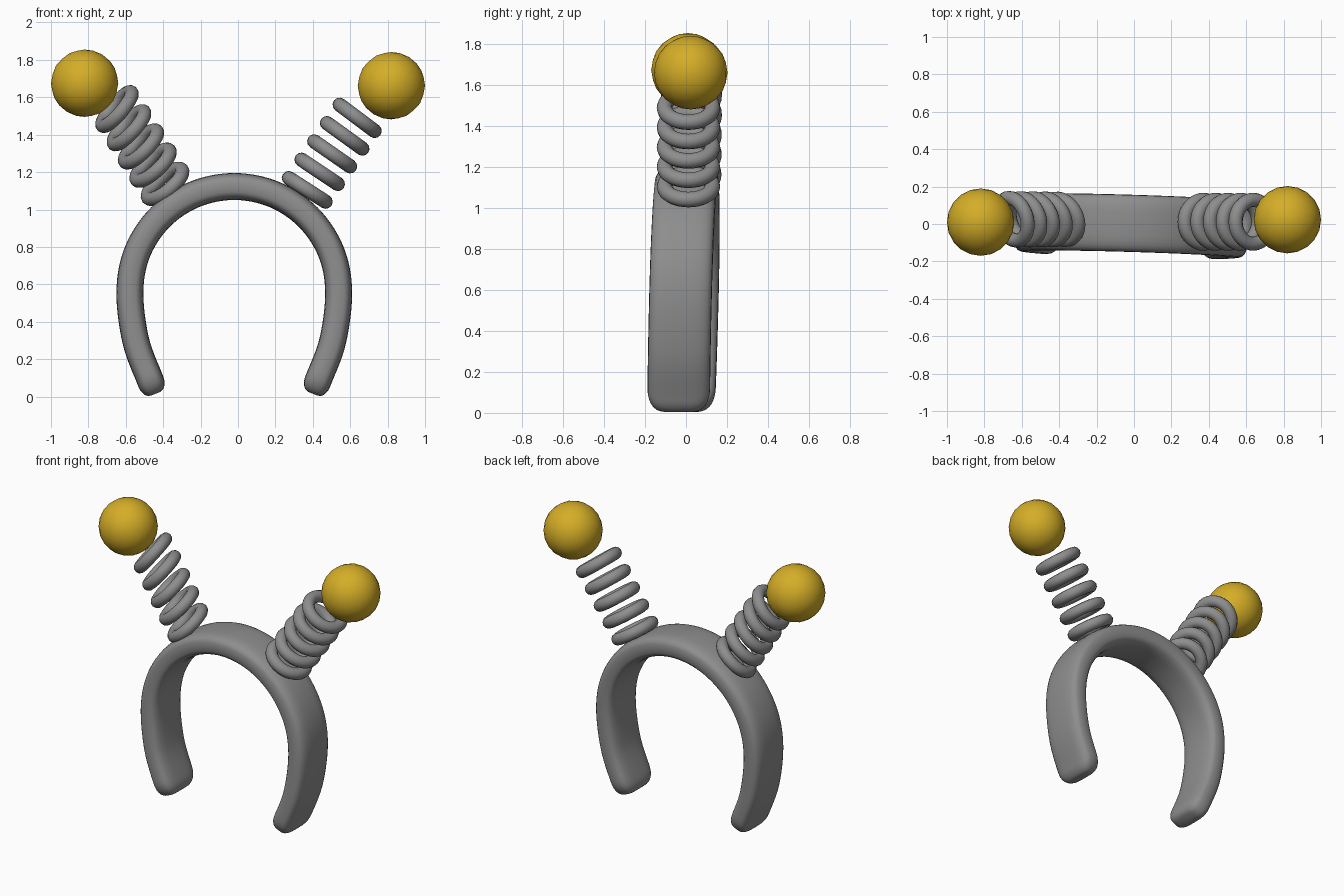
import bpy, bmesh, math
from mathutils import Vector

cube = bpy.data.objects.get("Cube")
if cube:
    bpy.data.objects.remove(cube, do_unlink=True)


def material(name, color):
    m = bpy.data.materials.new(name)
    m.use_nodes = True
    m.diffuse_color = (*color, 1)
    bsdf = m.node_tree.nodes["Principled BSDF"]
    bsdf.inputs["Base Color"].default_value = (*color, 1)
    bsdf.inputs["Roughness"].default_value = 0.5
    return m


grey = material("grey", (0.27, 0.27, 0.27))
gold = material("gold", (0.66, 0.42, 0.02))


def finish(obj, name, mat):
    obj.name = name
    obj.data.materials.append(mat)
    for p in obj.data.polygons:
        p.use_smooth = True


# Headband centre line: straight-ish legs joined by a half circle
CX, CZ, R = -0.02, 0.565, 0.558


def spline(pts, steps=8):
    """Catmull-Rom through the points, ends repeated."""
    p = [pts[0]] + pts + [pts[-1]]
    out = []
    for a, b, c, d in zip(p, p[1:], p[2:], p[3:]):
        for i in range(steps):
            t = i / steps
            out.append(0.5 * (2 * b + (c - a) * t + (2 * a - 5 * b + 4 * c - d) * t**2
                              + (3 * b - a - 3 * c + d) * t**3))
    return out + [pts[-1]]


left_leg = [Vector((0.415, 0.015)), Vector((0.43, 0.09)), Vector((0.507, 0.3))]
left_leg[0].x = 0.4
right_leg = [Vector((2 * CX - v.x, v.y)) for v in reversed(left_leg)]
arc = [Vector((CX + R * math.cos(a), CZ + R * math.sin(a)))
       for a in (math.pi * k / 8 for k in range(9))]
path = spline(left_leg + arc + right_leg)

lengths = [0.0]
for a, b in zip(path, path[1:]):
    lengths.append(lengths[-1] + (b - a).length)


def end_scale(dist, radius, flat):
    """Rounded taper close to either end of the band."""
    u = max(0.0, 1 - dist / radius)
    return flat + (1 - flat) * math.sqrt(max(0.0, 1 - u * u))


def power(v, e):
    return math.copysign(abs(v) ** e, v)


SIDES = 28
bm = bmesh.new()
rings = []
for i, p in enumerate(path):
    tangent = (path[min(i + 1, len(path) - 1)] - path[max(i - 1, 0)]).normalized()
    normal = Vector((tangent.y, -tangent.x))
    dist = min(lengths[i], lengths[-1] - lengths[i])
    depth = 0.153 * end_scale(dist, 0.11, 0.5)
    thick = 0.072 * end_scale(dist, 0.07, 0.35)
    # the band leans back and is turned a little
    y0 = -0.025 + 0.025 * p.y - 0.03 * p.x
    ring = []
    for k in range(SIDES):
        a = 2 * math.pi * k / SIDES
        q = p + normal * thick * power(math.cos(a), 0.6)
        ring.append(bm.verts.new((q.x, y0 + depth * power(math.sin(a), 0.6), q.y)))
    rings.append(ring)
for r, s in zip(rings, rings[1:]):
    for k in range(SIDES):
        n = (k + 1) % SIDES
        bm.faces.new((r[k], r[n], s[n], s[k]))
bm.faces.new(rings[0])
bm.faces.new(rings[-1])
bmesh.ops.recalc_face_normals(bm, faces=bm.faces)
mesh = bpy.data.meshes.new("headband")
bm.to_mesh(mesh)
bm.free()
band = bpy.data.objects.new("headband", mesh)
bpy.context.collection.objects.link(band)
finish(band, "headband", grey)


# Springs: five rings each, from a first to a last centre and axis
def spring(side, c0, c1, n0, n1, count=5):
    for i in range(count):
        t = i / (count - 1)
        axis = Vector(n0).lerp(Vector(n1), t)
        bpy.ops.mesh.primitive_torus_add(
            major_segments=32, minor_segments=12, major_radius=0.117, minor_radius=0.038,
            location=Vector(c0).lerp(Vector(c1), t),
            rotation=axis.to_track_quat('Z', 'Y').to_euler())
        finish(bpy.context.object, f"{side}_spring_ring_{i + 1}", grey)


spring("left", (0.37, 0.012, 1.105), (0.637, 0.012, 1.49), (0.54, 0, 0.84), (0.6, 0, 0.8))
spring("right", (-0.39, 0.025, 1.137), (-0.647, 0.025, 1.537),
       (-0.61, -0.32, 0.72), (-0.74, -0.23, 0.63))

# Balls on the tips
for side, centre in (("left", (0.82, 0.023, 1.662)), ("right", (-0.82, 0.01, 1.675))):
    bpy.ops.mesh.primitive_ico_sphere_add(subdivisions=3, radius=0.18, location=centre)
    finish(bpy.context.object, f"{side}_ball", gold)
